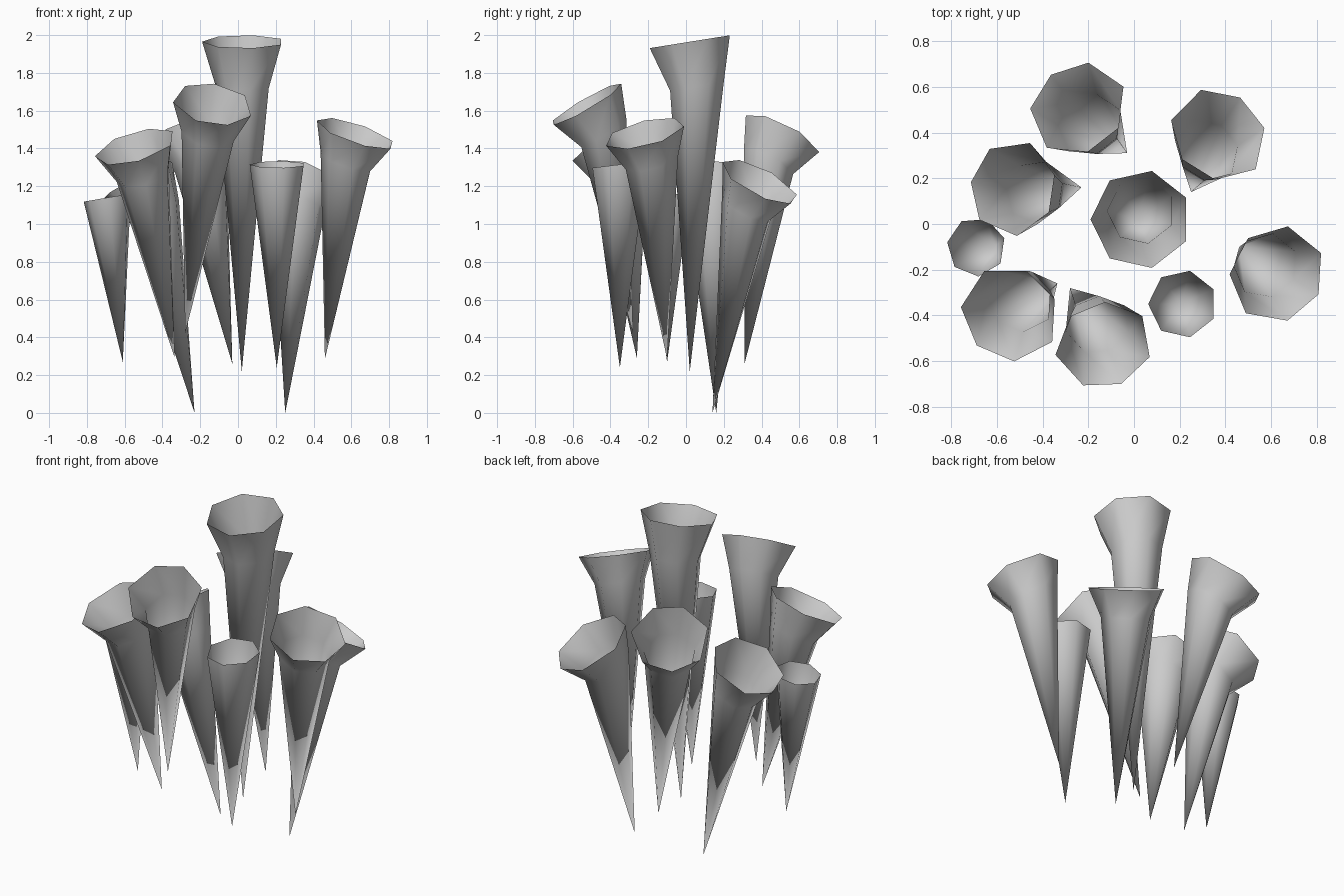
import bpy, bmesh, math
from mathutils import Vector

if "Cube" in bpy.data.objects:
    bpy.data.objects.remove(bpy.data.objects["Cube"])

SIDES = 7


def ring(bm, centre, normal, radius, phase):
    # heptagon whose corners keep their compass angle but lie in a tilted plane
    verts = []
    for i in range(SIDES):
        a = math.radians(phase) + i * math.tau / SIDES
        d = Vector((math.cos(a), math.sin(a), 0))
        d.z = -(d.x * normal.x + d.y * normal.y) / normal.z
        verts.append(bm.verts.new(centre + d.normalized() * radius))
    return verts


def trumpet(name, tip, mouth, slope, radius, phase, flare):
    # slope = rise of the mouth plane along x and y; the mouth is open
    normal = Vector((-slope[0], -slope[1], 1)).normalized()
    tip, mouth = Vector(tip), Vector(mouth)
    bm = bmesh.new()
    point = bm.verts.new(tip)
    rim = ring(bm, mouth, normal, radius, phase)
    rings = [rim]
    if flare:
        rings.insert(0, ring(bm, mouth - normal * flare, normal, radius * 0.67, phase))
    for i in range(SIDES):
        j = (i + 1) % SIDES
        bm.faces.new((point, rings[0][j], rings[0][i]))
        if flare:
            bm.faces.new((rings[0][i], rings[0][j], rim[j], rim[i]))
    me = bpy.data.meshes.new(name)
    bm.to_mesh(me)
    bm.free()
    ob = bpy.data.objects.new(name, me)
    bpy.context.collection.objects.link(ob)
    bpy.ops.object.select_all(action='DESELECT')
    ob.select_set(True)
    bpy.context.view_layer.objects.active = ob
    bpy.ops.object.shade_smooth_by_angle(angle=math.radians(58))


# tall centre trumpet
trumpet("centre_trumpet", (.02, .02, .22), (.03, .02, 1.965), (0, .16), .22, 25.7, .24)
# outer ring of flared trumpets
trumpet("back_left_trumpet", (-.03, .31, .26), (-.245, .505, 1.465), (.36, -.5), .222, 25.7, .17)
trumpet("back_right_trumpet", (.25, .14, 0), (.37, .39, 1.225), (-.38, -.5), .222, 8.5, .16)
trumpet("left_trumpet", (-.23, .16, 0), (-.53, .157, 1.235), (.55, -.1), .212, 17.7, .2)
trumpet("front_left_trumpet", (-.335, -.26, .29), (-.543, -.393, 1.41), (.29, .39), .222, 18, .17)
trumpet("front_trumpet", (-.28, -.28, .42), (-.132, -.53, 1.635), (-.16, .58), .216, 37, .18)
trumpet("right_trumpet", (.46, -.1, .285), (.625, -.22, 1.48), (-.33, .25), .218, 25.7, .16)
# small straight cones
trumpet("small_left_cone", (-.61, -.1, .27), (-.69, -.1, 1.14), (.17, 0), .13, 17, 0)
trumpet("small_front_cone", (.205, -.35, .24), (.212, -.35, 1.315), (0, .12), .15, 25.7, 0)
